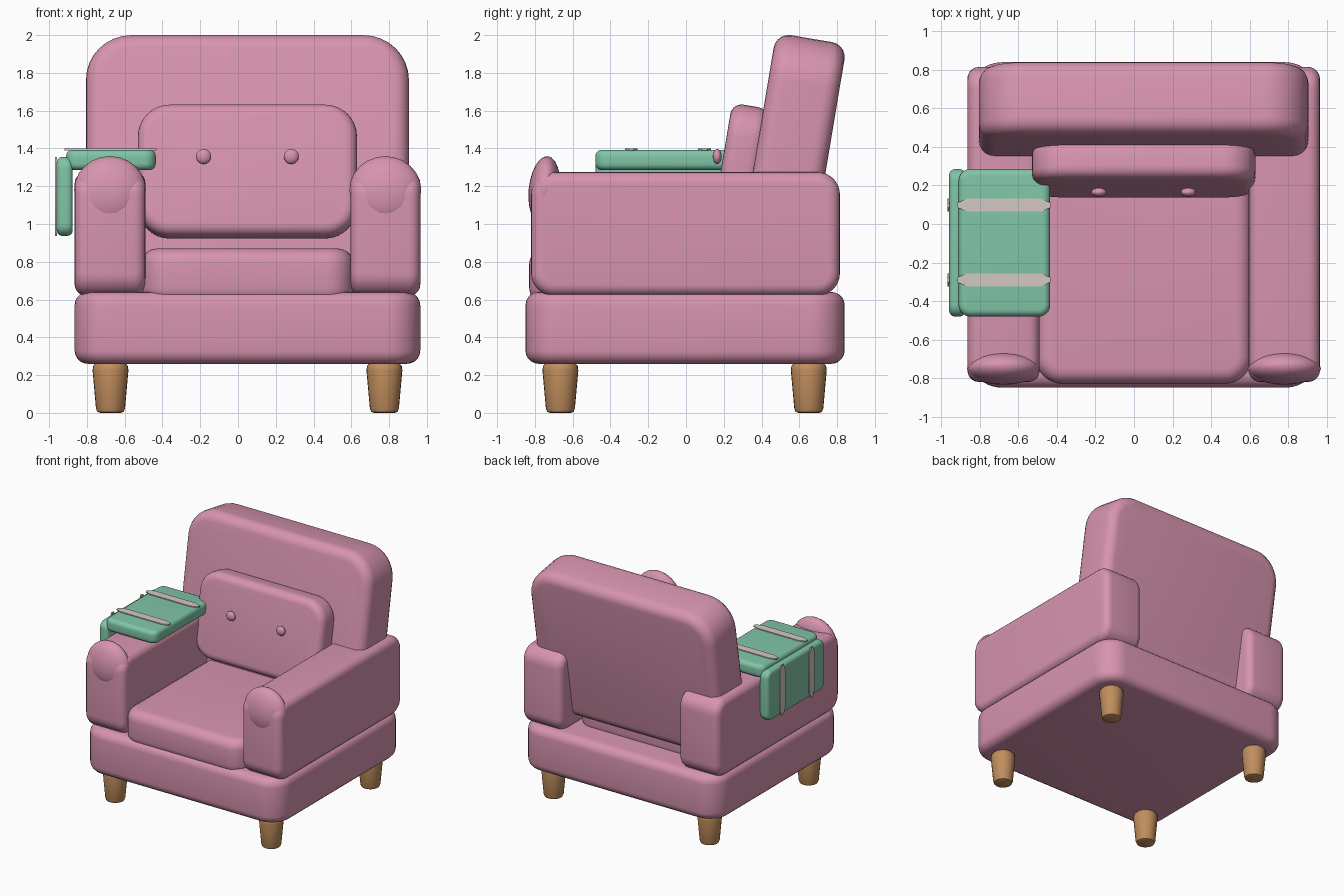
import bpy, bmesh, math
from mathutils import Vector

if "Cube" in bpy.data.objects:
    bpy.data.objects.remove(bpy.data.objects["Cube"])


def material(name, rgb):
    m = bpy.data.materials.new(name)
    m.diffuse_color = (*rgb, 1)
    m.use_nodes = True
    m.node_tree.nodes["Principled BSDF"].inputs["Base Color"].default_value = m.diffuse_color
    return m


PINK = material("pink_fabric", (0.68, 0.296, 0.429))
GREEN = material("green_fabric", (0.216, 0.56, 0.39))
WOOD = material("wood", (0.53, 0.27, 0.11))
STRAP = material("pale_strap", (0.66, 0.58, 0.54))


def finish(name, bm, mat, loc, tilt=0):
    bmesh.ops.recalc_face_normals(bm, faces=bm.faces)
    me = bpy.data.meshes.new(name)
    bm.to_mesh(me)
    bm.free()
    me.materials.append(mat)
    ob = bpy.data.objects.new(name, me)
    bpy.context.collection.objects.link(ob)
    ob.location = loc
    ob.rotation_euler.x = math.radians(tilt)
    bpy.ops.object.select_all(action='DESELECT')
    ob.select_set(True)
    bpy.context.view_layer.objects.active = ob
    bpy.ops.object.shade_smooth_by_angle(angle=math.radians(40))
    return ob


def loft(bm, rings):
    """Bridge closed rings of points and cap both ends."""
    vs = [[bm.verts.new(p) for p in ring] for ring in rings]
    n = len(vs[0])
    for a, b in zip(vs, vs[1:]):
        for i in range(n):
            j = (i + 1) % n
            bm.faces.new((a[i], a[j], b[j], b[i]))
    bm.faces.new(vs[0])
    bm.faces.new(vs[-1])


def cushion(name, lo, hi, axis, big, small, mat, tilt=0, segs=8, rim=5):
    """Rounded block: corner radius `big` seen along axis, `small` on the rims."""
    lo, hi = Vector(lo), Vector(hi)
    half = (hi - lo) / 2
    u, v = [k for k in range(3) if k != axis]
    steps = [math.pi / 2 * i / rim for i in range(rim + 1)]
    layers = [(small * (1 - math.sin(t)), -half[axis] + small * (1 - math.cos(t)))
              for t in steps]
    layers += [(inset, -h) for inset, h in reversed(layers)]
    rings = []
    for inset, h in layers:
        ring = []
        for q, (su, sv) in enumerate(((1, 1), (-1, 1), (-1, -1), (1, -1))):
            for i in range(segs + 1):
                a = math.pi / 2 * (q + i / segs)
                p = [0, 0, 0]
                p[u] = su * (half[u] - big) + (big - inset) * math.cos(a)
                p[v] = sv * (half[v] - big) + (big - inset) * math.sin(a)
                p[axis] = h
                ring.append(p)
        rings.append(ring)
    bm = bmesh.new()
    loft(bm, rings)
    return finish(name, bm, mat, (lo + hi) / 2, tilt)


def ellipsoid(name, loc, radii, mat, tilt=0, segs=24):
    bm = bmesh.new()
    bmesh.ops.create_uvsphere(bm, u_segments=segs, v_segments=segs // 2, radius=1)
    bmesh.ops.scale(bm, vec=radii, verts=bm.verts)
    return finish(name, bm, mat, loc, tilt)


MID = 0.05  # centre line of the chair

# Base, seat and back
cushion("base", (-0.865, -0.85, 0.26), (0.965, 0.84, 0.64), 2, 0.18, 0.07, PINK)
cushion("seat_cushion", (-0.51, -0.83, 0.58), (0.61, 0.6, 0.87), 2, 0.14, 0.08, PINK)
cushion("backrest", (-0.805, 0.37, 0.72), (0.905, 0.75, 1.99), 1, 0.24, 0.08, PINK, -9.5)
cushion("back_pillow", (-0.53, 0.185, 0.925), (0.63, 0.385, 1.63), 1, 0.17, 0.06, PINK, -9.5)
for s in (-1, 1):
    ellipsoid("pillow_button", (MID + s * 0.232, 0.165, 1.357), (0.04, 0.024, 0.04), PINK, 0, 16)

# Arms with rounded front pads
for side, x0, x1 in (("left", -0.865, -0.49), ("right", 0.595, 0.965)):
    cushion(side + "_arm", (x0, -0.82, 0.62), (x1, 0.815, 1.275), 0, 0.12, 0.06, PINK)
    ellipsoid(side + "_arm_pad", ((x0 + x1) / 2, -0.75, 1.18), (0.19, 0.083, 0.18), PINK, -6)

# Tapered legs with softened ends
LEG = ((0.055, 0), (0.07, 0.006), (0.077, 0.025), (0.095, 0.225), (0.092, 0.248), (0.08, 0.262))
for x in (-0.675, 0.775):
    for y in (-0.665, 0.65):
        bm = bmesh.new()
        loft(bm, [[(r * math.cos(math.tau * i / 24), r * math.sin(math.tau * i / 24), z)
                   for i in range(24)] for r, z in LEG])
        finish("leg", bm, WOOD, (x, y, 0))

# Folded blanket over the left arm: top and hanging panels
cushion("blanket_top", (-0.91, -0.48, 1.285), (-0.435, 0.285, 1.393), 2, 0.06, 0.035, GREEN)
cushion("blanket_side", (-0.96, -0.48, 0.937), (-0.875, 0.285, 1.355), 0, 0.06, 0.03, GREEN)


def strap(name, loc, length, along, normal):
    """Thin band with pointed ends, extruded along its normal axis."""
    across = 3 - along - normal
    l, w = length / 2, 0.034
    outline = ((-l, 0.012), (-l, -0.012), (-l + 0.05, -w), (l - 0.05, -w),
               (l, -0.012), (l, 0.012), (l - 0.05, w), (-l + 0.05, w))
    rings = []
    for h in (-0.005, 0.005):
        ring = []
        for a, b in outline:
            p = [0, 0, 0]
            p[along], p[across], p[normal] = a, b, h
            ring.append(p)
        rings.append(ring)
    bm = bmesh.new()
    loft(bm, rings)
    finish(name, bm, STRAP, loc)


# Straps on both panels
for y in (0.098, -0.29):
    strap("top_strap", (-0.675, y, 1.395), 0.485, 0, 2)
    strap("side_strap", (-0.963, y, 1.146), 0.42, 2, 0)
